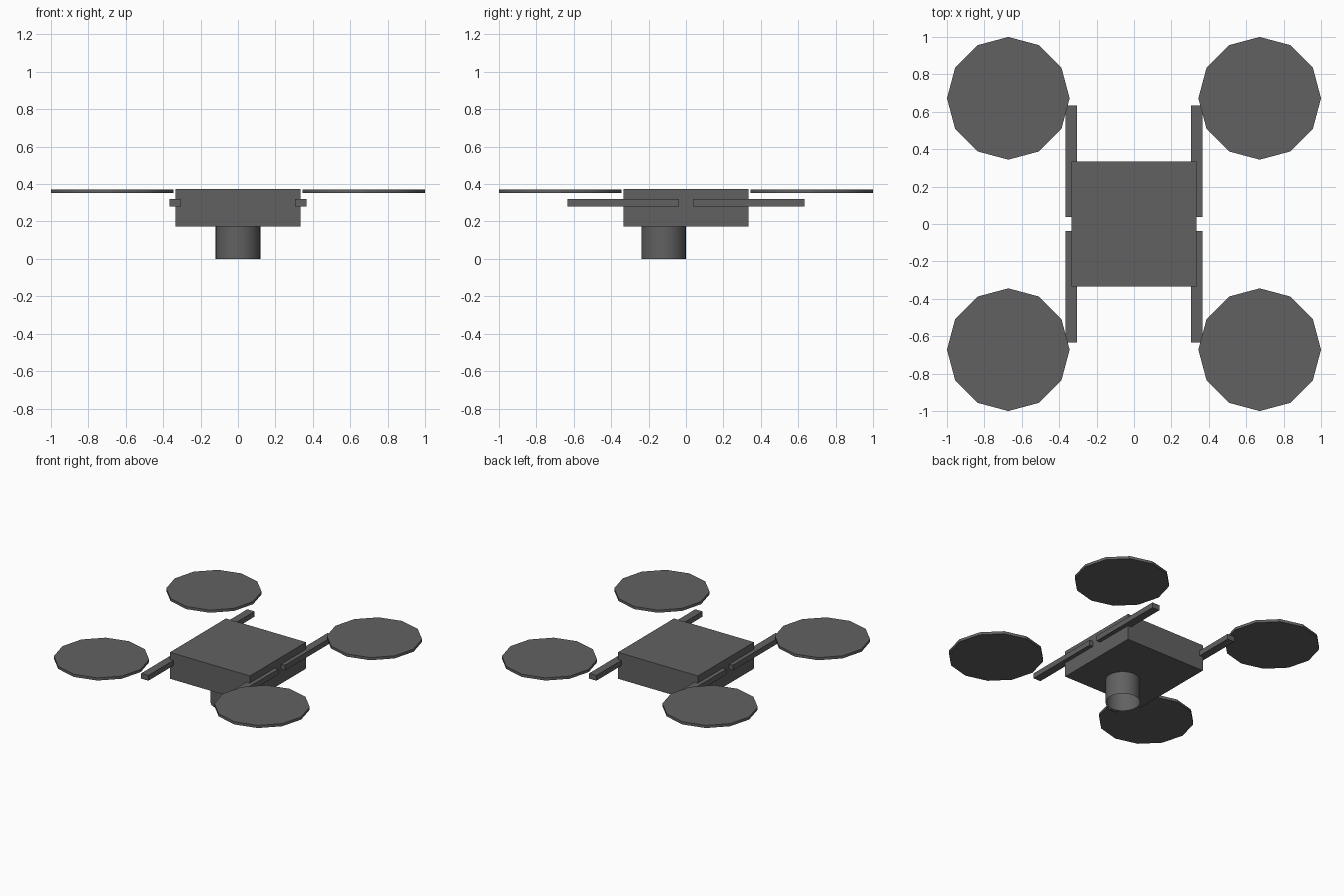
import bpy
import bmesh
from mathutils import Matrix, Vector

cube = bpy.data.objects.get("Cube")
if cube:
    bpy.data.objects.remove(cube, do_unlink=True)

grey = bpy.data.materials.new("dark_grey")
colour = (0.12, 0.12, 0.12, 1)
grey.diffuse_color = colour
grey.use_nodes = True
grey.node_tree.nodes["Principled BSDF"].inputs["Base Color"].default_value = colour


def finish(name, bm, location, smooth=False):
    mesh = bpy.data.meshes.new(name)
    bmesh.ops.recalc_face_normals(bm, faces=bm.faces)
    bm.to_mesh(mesh)
    bm.free()
    mesh.materials.append(grey)
    obj = bpy.data.objects.new(name, mesh)
    obj.location = location
    bpy.context.collection.objects.link(obj)
    if smooth:
        bpy.ops.object.select_all(action='DESELECT')
        obj.select_set(True)
        bpy.context.view_layer.objects.active = obj
        bpy.ops.object.shade_smooth_by_angle()


def box(name, size, location):
    bm = bmesh.new()
    bmesh.ops.create_cube(bm, size=1)
    bmesh.ops.scale(bm, vec=Vector(size), verts=bm.verts)
    finish(name, bm, location)


def cylinder(name, radius, depth, sides, location, capped=True):
    bm = bmesh.new()
    bmesh.ops.create_cone(bm, cap_ends=capped, segments=sides,
                          radius1=radius, radius2=radius, depth=depth,
                          matrix=Matrix.Identity(4))
    finish(name, bm, location, smooth=True)


# Central body
box("body", (0.67, 0.67, 0.2), (0, 0, 0.274))

# Open camera tube under the front half
cylinder("camera_tube", 0.119, 0.174, 32, (0, -0.12, 0.087), capped=False)

# Arms along both sides and one rotor disc per corner
for x_name, sx in (("left", 1), ("right", -1)):
    for y_name, sy in (("front", -1), ("back", 1)):
        corner = f"{y_name}_{x_name}"
        box(f"{corner}_arm", (0.06, 0.597, 0.04), (sx * 0.336, sy * 0.336, 0.301))
        cylinder(f"{corner}_rotor", 0.328, 0.02, 12, (sx * 0.672, sy * 0.672, 0.361))
